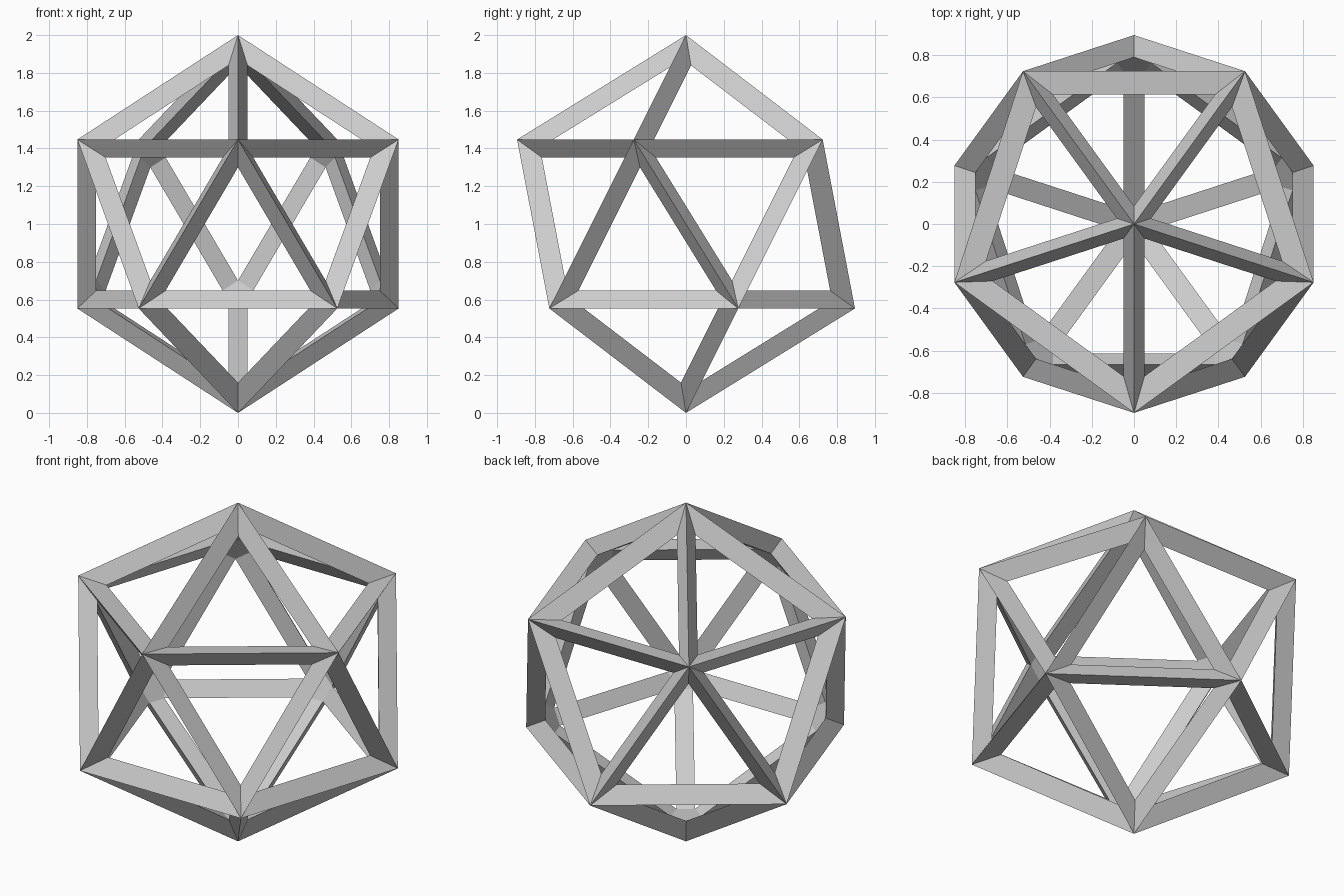
import bpy, bmesh
from mathutils import Matrix, Vector

if "Cube" in bpy.data.objects:
    bpy.data.objects.remove(bpy.data.objects["Cube"])

RADIUS = 1.0
HALF_W = 0.05   # half width of a strut's flat inner side
DEPTH = 0.10    # strut depth, from outer ridge to inner side

# Guide icosahedron: a vertex at top and bottom, one upper-ring vertex facing front
guide = bmesh.new()
bmesh.ops.create_icosphere(guide, subdivisions=1, radius=RADIUS,
                           matrix=Matrix.Rotation(-1.5707963, 4, 'Z'))
lift = Vector((0, 0, RADIUS))
bm = bmesh.new()
outer = {v: bm.verts.new(v.co + lift) for v in guide.verts}


def inner_corner(face, v):
    """Mitre point where two struts of one triangle meet, on the inner side."""
    axis = v.co.normalized()
    c = face.calc_center_median()
    b = (c - axis * c.dot(axis)).normalized()
    other = next(w for w in face.verts if w is not v)
    n = v.co.cross(other.co).normalized()
    m = (v.co + other.co).normalized()
    a = HALF_W / abs(b.dot(n))
    drop = (DEPTH + a * b.dot(m)) / axis.dot(m)
    return bm.verts.new(v.co + b * a - axis * drop + lift)


inner = {(f, v): inner_corner(f, v) for f in guide.faces for v in f.verts}

# Struts: triangular bars with an outer ridge and a flat inner side
for e in guide.edges:
    p, q = e.verts
    f, g = e.link_faces
    for side in (f, g):
        bm.faces.new((outer[p], outer[q], inner[side, q], inner[side, p]))
    bm.faces.new((inner[f, p], inner[f, q], inner[g, q], inner[g, p]))

# Joint caps: inner pentagon behind each corner, walked face to face
for v in guide.verts:
    f = v.link_faces[0]
    loop = next(l for l in f.loops if l.vert is v)
    ring = []
    for _ in range(len(v.link_faces)):
        ring.append(inner[loop.face, v])
        loop = loop.link_loop_prev.link_loop_radial_next
    bm.faces.new(ring)

bmesh.ops.recalc_face_normals(bm, faces=bm.faces)
mesh = bpy.data.meshes.new("icosahedron_frame")
bm.to_mesh(mesh)
bm.free()
guide.free()
frame = bpy.data.objects.new("icosahedron_frame", mesh)
bpy.context.collection.objects.link(frame)
